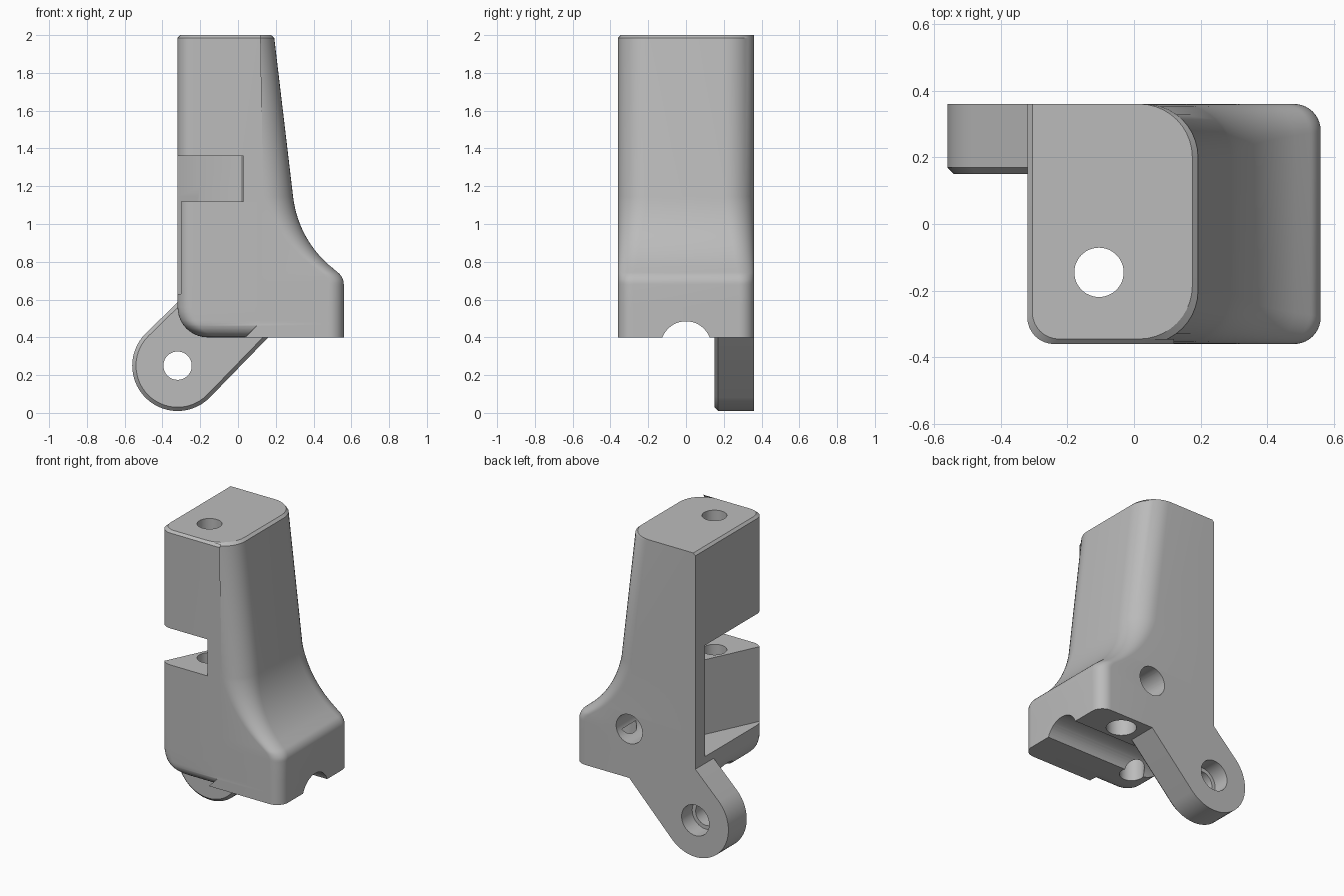
import bpy, bmesh
from math import sin, cos, radians, sqrt, pi

cube = bpy.data.objects.get("Cube")
if cube:
    bpy.data.objects.remove(cube, do_unlink=True)

grey = bpy.data.materials.new("plain_grey")
grey.use_nodes = True
grey.diffuse_color = (0.5, 0.5, 0.5, 1)
grey.node_tree.nodes["Principled BSDF"].inputs["Base Color"].default_value = (0.5, 0.5, 0.5, 1)


def arc(cx, cy, r, a0, a1, n):
    """Points along an arc, angles in degrees."""
    angles = [radians(a0 + (a1 - a0) * i / n) for i in range(n + 1)]
    return [(cx + r * cos(a), cy + r * sin(a)) for a in angles]


def loft(name, rings):
    """Closed solid through rings of equal point count."""
    bm = bmesh.new()
    loops = [[bm.verts.new(p) for p in ring] for ring in rings]
    n = len(loops[0])
    for low, high in zip(loops, loops[1:]):
        for i in range(n):
            j = (i + 1) % n
            bm.faces.new((low[i], low[j], high[j], high[i]))
    bm.faces.new(loops[0][::-1])
    bm.faces.new(loops[-1])
    bmesh.ops.recalc_face_normals(bm, faces=bm.faces)
    mesh = bpy.data.meshes.new(name)
    bm.to_mesh(mesh)
    bm.free()
    mesh.materials.append(grey)
    obj = bpy.data.objects.new(name, mesh)
    bpy.context.collection.objects.link(obj)
    return obj


def prism(name, outline, axis, start, end):
    """Extrude a 2D outline along an axis."""
    place = {"x": lambda u, v, w: (w, u, v),
             "y": lambda u, v, w: (u, w, v),
             "z": lambda u, v, w: (u, v, w)}[axis]
    return loft(name, [[place(u, v, w) for u, v in outline] for w in (start, end)])


def cylinder(name, u, v, r, axis, start, end):
    return prism(name, arc(u, v, r, 0, 352.5, 47), axis, start, end)


def combine(target, tool, operation):
    """Apply a boolean and discard the helper."""
    tool.hide_render = True
    mod = target.modifiers.new(operation, "BOOLEAN")
    mod.operation = operation
    mod.solver = "EXACT"
    mod.object = tool
    bpy.context.view_layer.objects.active = target
    bpy.ops.object.modifier_apply(modifier=mod.name)
    bpy.data.objects.remove(tool, do_unlink=True)


# Flared side of the housing, from foot to top
flare = [(0.56, 0.4)] + arc(0.48, 0.68, 0.08, 0, 55, 8)
flare += arc(0.854, 1.209, 0.566, 235, 186.5, 16)[1:]
flare += [(0.192, 1.985), (0.19, 2.0)]


def flare_x(z):
    for (x0, z0), (x1, z1) in zip(flare, flare[1:]):
        if z <= z1:
            return x0 + (x1 - x0) * (z - z0) / (z1 - z0)
    return flare[-1][0]


def section(z):
    """Horizontal outline of the housing at a height."""
    left, front, step = -0.32, -0.36, 0.04 + (z - 0.4)
    if z < 0.56:
        left += 0.16 - sqrt(max(0, 0.16 ** 2 - (0.56 - z) ** 2))
    if z < 0.48:
        front += 0.08 - sqrt(max(0, 0.08 ** 2 - (0.48 - z) ** 2))
    step = min(step, 0.12)
    trim = 0.015 if z > 1.99 else 0
    left, right = left + trim, flare_x(z) - trim
    r = 0.08 + 0.08 * min(1, max(0, (z - 0.7) / 0.45))
    pts = arc(left + 0.08, front + trim + 0.08, 0.08, 180, 270, 8)
    pts += [(step - 0.004, front + trim), (step, -0.36 + trim)]
    pts += arc(right - r, -0.36 + trim + r, r, 270, 360, 10)
    pts += arc(right - r, 0.36 - r, r, 0, 90, 10)
    pts.append((left, 0.36))
    return [(x, y, z) for x, y in pts]


heights = {round(z, 4) for x, z in flare}
heights |= {round(0.56 - 0.16 * cos(i * pi / 20), 4) for i in range(11)}
heights |= {round(0.48 - 0.08 * cos(i * pi / 12), 4) for i in range(7)}
body = loft("bracket_housing", [section(z) for z in sorted(heights)])


# Angled mounting lug with a chamfered front rim
def lug_ring(y, inset):
    r = 0.24 - inset
    pts = arc(-0.32, 0.25, r, 135, 315, 28)
    k = inset * 1.414
    pts += [(0.17 - k, 0.41), (0.1, 0.585), (-0.315 + k, 0.59)]
    return [(x, y, z) for x, z in pts]


lug = loft("mounting_lug", [lug_ring(0.15, 0.02), lug_ring(0.17, 0), lug_ring(0.36, 0)])
combine(body, lug, "UNION")

# Through slot and wedge pocket on the side
back_wall = [(-0.45, 0.217), (-0.32, 0.26), (-0.2, 0.3)]
slot = prism("slot_cutter", back_wall + [(0.02, 0.3), (0.03, 0.29), (0.03, -0.5), (-0.45, -0.5)],
             "z", 1.12, 1.36)
pocket = prism("pocket_cutter", back_wall + [(0.0, 0.3), (-0.333, -0.4), (-0.45, -0.4)],
               "z", 0.63, 1.2)

# Holes and the rounded groove underneath
cutters = [
    slot, pocket,
    cylinder("pin_hole", -0.105, -0.145, 0.074, "z", 0.2, 2.2),
    cylinder("lug_hole", -0.32, 0.25, 0.075, "y", 0, 0.5),
    cylinder("lug_counterbore", -0.32, 0.25, 0.1, "y", 0.25, 0.5),
    cylinder("groove", 0, 0.351, 0.134, "x", -0.7, 0.7),
    cylinder("back_hole", 0.16, 0.72, 0.095, "y", -0.05, 0.5),
    cylinder("foot_hole", 0.3, 0.24, 0.09, "z", 0.2, 0.68),
]
for cutter in cutters:
    combine(body, cutter, "DIFFERENCE")

# Soft curves with crisp edges
bpy.ops.object.select_all(action="DESELECT")
body.select_set(True)
bpy.context.view_layer.objects.active = body
bpy.ops.object.shade_smooth_by_angle(angle=radians(30))
